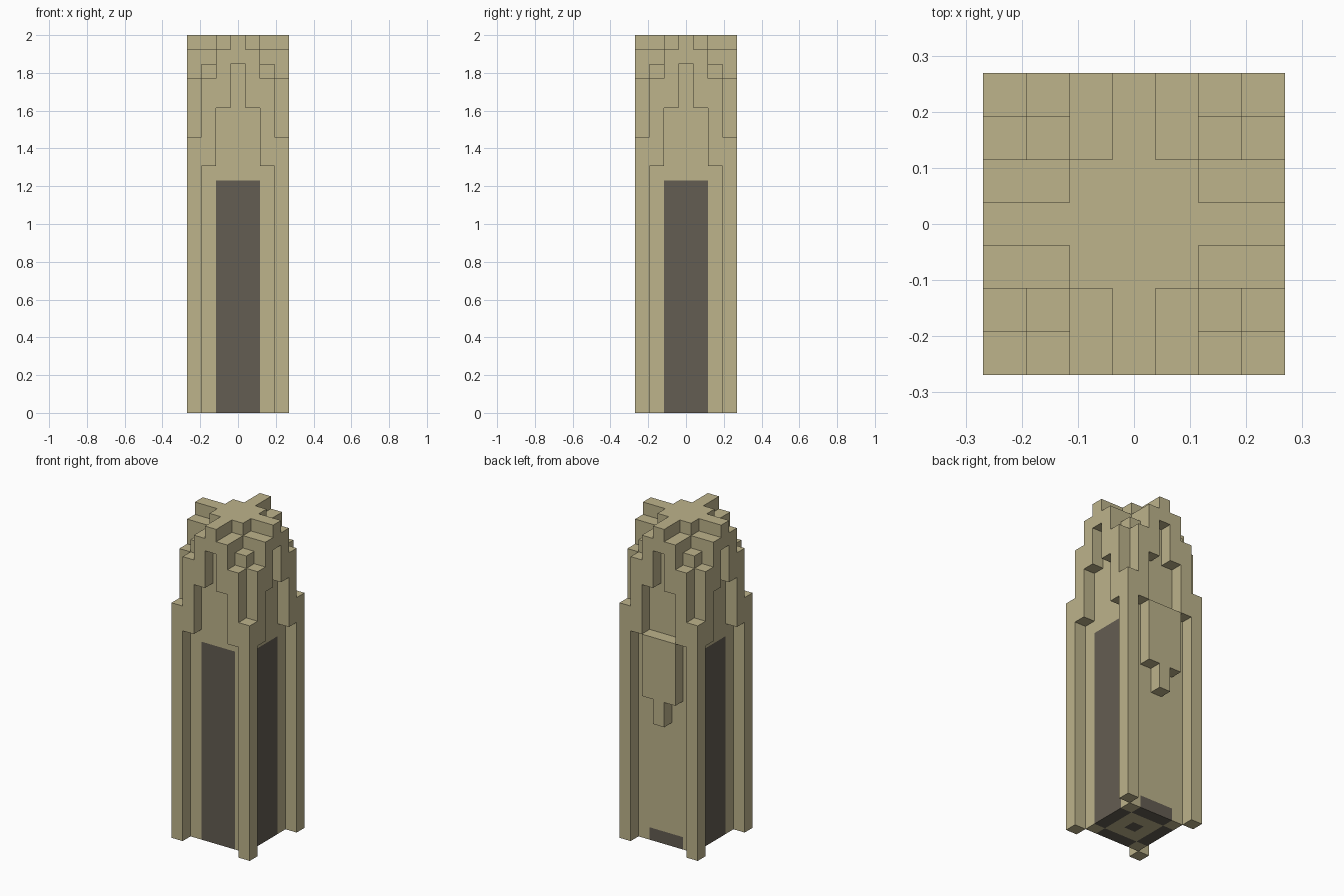
import bpy
import bmesh
from itertools import product
from mathutils import Vector

old = bpy.data.objects.get("Cube")
if old:
    bpy.data.objects.remove(old, do_unlink=True)

UNIT = 1 / 13          # edge of one building block
N = 7                  # blocks across the tower
blocks = set()


def material(name, rgb):
    m = bpy.data.materials.new(name)
    m.use_nodes = True
    m.diffuse_color = (*rgb, 1)
    m.node_tree.nodes["Principled BSDF"].inputs["Base Color"].default_value = (*rgb, 1)
    return m


def box(xs, ys, zs):
    """Fill a box of blocks, given half-open ranges."""
    blocks.update(product(range(*xs), range(*ys), range(*zs)))


def box_all_sides(xs, ys, zs):
    """Fill a box and its copies mirrored and turned onto all four sides."""
    for x, y, z in product(range(*xs), range(*ys), range(*zs)):
        for a, b in ((x, y), (y, x)):
            for c in (a, N - 1 - a):
                for d in (b, N - 1 - b):
                    blocks.add((c, d, z))


def is_dark(x, y, z):
    """Dark doorway panels in the recesses, and the spot under the base."""
    if (x, y, z) == (3, 3, 0):
        return True
    on_wall = (x in (1, 5) and 2 <= y <= 4) or (y in (1, 5) and 2 <= x <= 4)
    return on_wall and z < (1 if y == 5 else 16)


# Core shaft and corner pillars
box((1, 6), (1, 6), (0, 24))
box_all_sides((0, 1), (0, 1), (0, 19))

# Stepped arch over each recess
box_all_sides((1, 2), (0, 1), (17, 23))
box_all_sides((2, 3), (0, 1), (21, 25))
box_all_sides((3, 4), (0, 1), (24, 26))

# Cross-shaped crown
box((2, 5), (2, 5), (24, 26))
box_all_sides((2, 5), (1, 2), (24, 25))
box_all_sides((3, 4), (1, 2), (25, 26))

# Hanging plaque in the back recess
box((2, 5), (6, 7), (12, 17))
box((3, 4), (6, 7), (10, 12))

# Skin the blocks with their exposed faces only
bm = bmesh.new()
corner_verts = {}


def vert(p):
    if p not in corner_verts:
        x, y, z = p
        corner_verts[p] = bm.verts.new(
            ((x - N / 2) * UNIT, (y - N / 2) * UNIT, z * UNIT))
    return corner_verts[p]


for cell in sorted(blocks):
    for axis, side in product(range(3), (0, 1)):
        near = list(cell)
        near[axis] += 1 if side else -1
        if tuple(near) in blocks:
            continue
        u, v = (axis + 1) % 3, (axis + 2) % 3
        ring = []
        for du, dv in ((0, 0), (1, 0), (1, 1), (0, 1)):
            p = list(cell)
            p[axis] += side
            p[u] += du
            p[v] += dv
            ring.append(vert(tuple(p)))
        face = bm.faces.new(ring if side else ring[::-1])
        face.material_index = int(is_dark(*cell))

# Merge flat areas, keeping the colour borders
bmesh.ops.dissolve_limit(bm, angle_limit=0.01, verts=bm.verts[:],
                         edges=bm.edges[:], delimit={'MATERIAL'})

# Clip the upper corners of the dark panels
tips = [v for v in bm.verts if v.co.z > 0.01 and len(v.link_edges) == 2
        and len({f.material_index for f in v.link_faces}) == 2]
if tips:
    bmesh.ops.bevel(bm, geom=tips, offset=0.01, segments=1, affect='VERTICES')

mesh = bpy.data.meshes.new("stepped_tower")
bm.to_mesh(mesh)
bm.free()
mesh.materials.append(material("sandstone", (0.508, 0.451, 0.258)))
mesh.materials.append(material("dark_stone", (0.127, 0.109, 0.084)))
tower = bpy.data.objects.new("stepped_tower", mesh)
bpy.context.collection.objects.link(tower)
